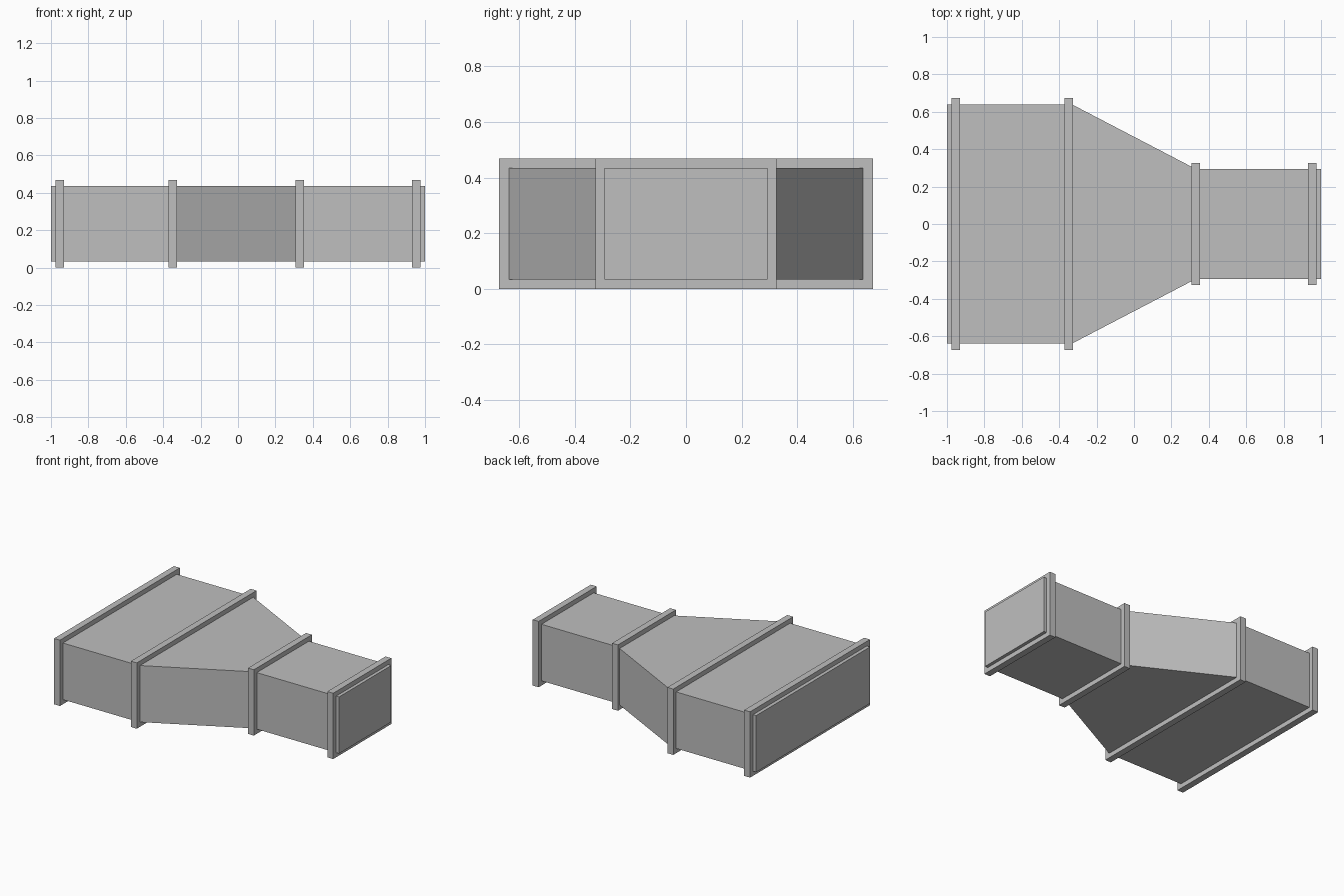
import bpy
import bmesh

cube = bpy.data.objects.get("Cube")
if cube:
    bpy.data.objects.remove(cube, do_unlink=True)

metal = bpy.data.materials.new("galvanised_grey")
metal.use_nodes = True
grey = (0.52, 0.52, 0.52, 1)
metal.diffuse_color = grey
metal.node_tree.nodes["Principled BSDF"].inputs["Base Color"].default_value = grey

MID_Z = 0.234
DUCT_H, FLANGE_H = 0.201, 0.234      # half heights
WIDE, NARROW = 0.64, 0.293           # half widths of the duct
LIP = 0.033                          # how far a flange stands out


def loft(name, sections, half_height):
    """Closed rectangular tube through (x, half width) sections."""
    bm = bmesh.new()
    rings = [[bm.verts.new((x, sy * w, MID_Z + sz * half_height))
              for sy, sz in ((-1, -1), (1, -1), (1, 1), (-1, 1))]
             for x, w in sections]
    for a, b in zip(rings, rings[1:]):
        for i in range(4):
            j = (i + 1) % 4
            bm.faces.new((a[i], a[j], b[j], b[i]))
    bm.faces.new(rings[0])
    bm.faces.new(rings[-1])
    bmesh.ops.recalc_face_normals(bm, faces=bm.faces[:])
    mesh = bpy.data.meshes.new(name)
    bm.to_mesh(mesh)
    bm.free()
    mesh.materials.append(metal)
    obj = bpy.data.objects.new(name, mesh)
    bpy.context.collection.objects.link(obj)
    return obj


# Duct: wide run, tapered reducer, narrow run
JOINT = 0.333
loft("wide_duct", [(-1, WIDE), (-JOINT, WIDE)], DUCT_H)
loft("reducer", [(-JOINT, WIDE), (JOINT, NARROW)], DUCT_H)
loft("narrow_duct", [(JOINT, NARROW), (1, NARROW)], DUCT_H)

# Flange collars at both ends of each straight run
flanges = {
    "wide_end_flange": (-0.952, WIDE),
    "wide_joint_flange": (-0.348, WIDE),
    "narrow_joint_flange": (0.33, NARROW),
    "narrow_end_flange": (0.954, NARROW),
}
for name, (x, w) in flanges.items():
    loft(name, [(x - 0.023, w + LIP), (x + 0.023, w + LIP)], FLANGE_H)
